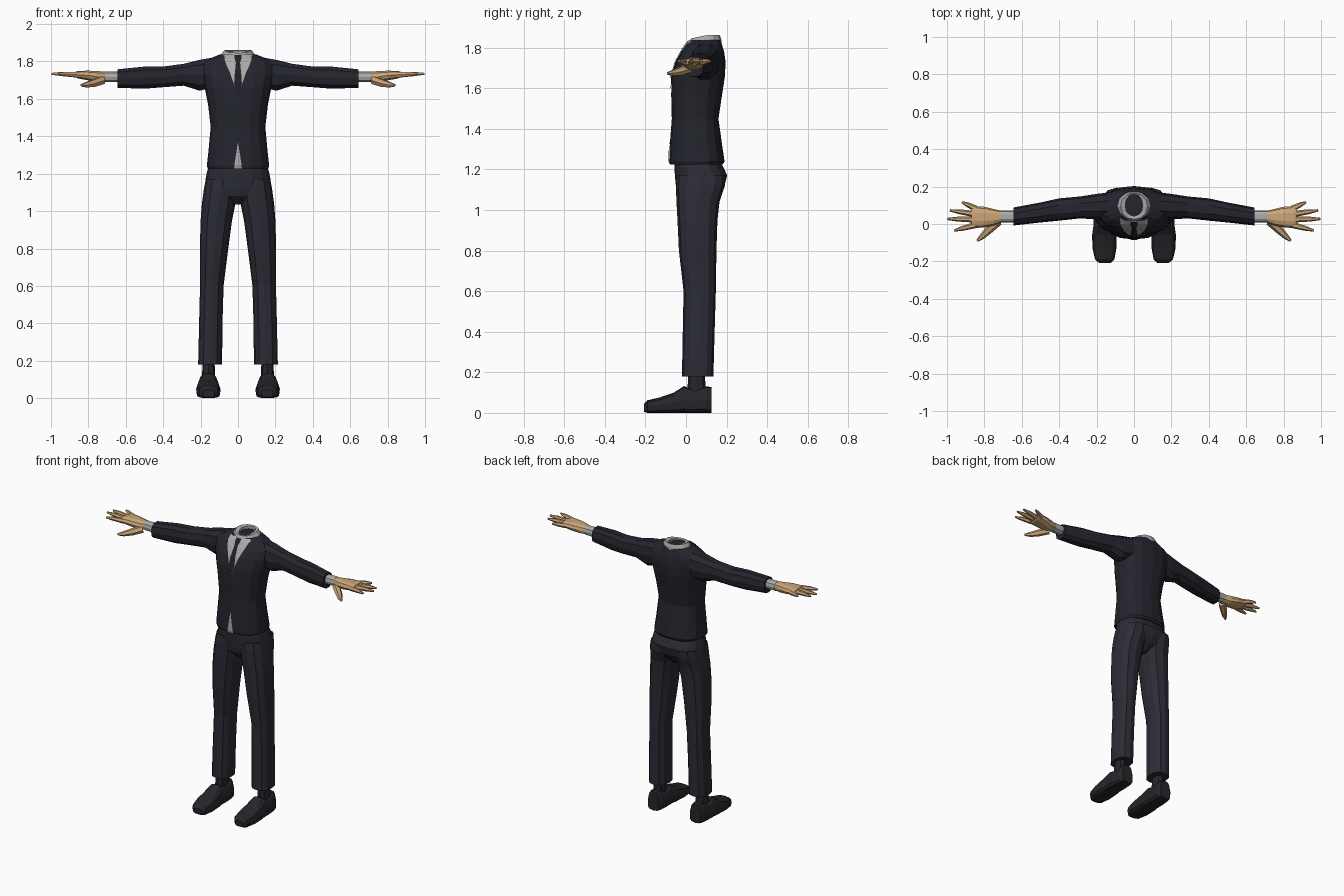
import bpy, math
from mathutils import Vector
from mathutils.bvhtree import BVHTree

if "Cube" in bpy.data.objects:
    bpy.data.objects.remove(bpy.data.objects["Cube"])


def colour(name, r, g, b):
    m = bpy.data.materials.new(name)
    m.diffuse_color = (r, g, b, 1)
    m.use_nodes = True
    m.node_tree.nodes["Principled BSDF"].inputs["Base Color"].default_value = m.diffuse_color
    return m


JACKET = colour("jacket_navy", 0.018, 0.019, 0.027)
TROUSER = colour("trouser_navy", 0.024, 0.025, 0.035)
TIE = colour("tie_black", 0.014, 0.014, 0.021)
SHOE = colour("shoe_black", 0.019, 0.019, 0.024)
SHIRT = colour("shirt_grey", 0.40, 0.40, 0.40)
SKIN = colour("skin_tan", 0.60, 0.38, 0.19)


def make(name, verts, faces, mat, mirror=False):
    me = bpy.data.meshes.new(name)
    me.from_pydata([tuple(v) for v in verts], [], faces)
    me.materials.append(mat)
    ob = bpy.data.objects.new(name, me)
    bpy.context.collection.objects.link(ob)
    if mirror:
        ob.modifiers.new("mirror", 'MIRROR').use_mirror_merge = False
    return ob


def skin_rings(name, rings, mat, mirror=False):
    """Join equal rings of points with quads and cap both ends."""
    n = len(rings[0])
    verts = [v for r in rings for v in r]
    faces = [(k * n + i, k * n + (i + 1) % n, (k + 1) * n + (i + 1) % n, (k + 1) * n + i)
             for k in range(len(rings) - 1) for i in range(n)]
    faces += [tuple(reversed(range(n))), tuple(range(len(verts) - n, len(verts)))]
    # turn the shell outward by its signed volume
    vol = 0
    for f in faces:
        for j in range(1, len(f) - 1):
            a, b, c = (Vector(verts[f[q]]) for q in (0, j, j + 1))
            vol += a.dot(b.cross(c))
    if vol < 0:
        faces = [tuple(reversed(f)) for f in faces]
    return make(name, verts, faces, mat, mirror)


def loft(name, axis, sections, mat, n=12, p=2.4, mirror=False, shape=None):
    """Sections are (position, a0, a1, b0, b1) bounds across the axis."""
    rings = []
    for pos, a0, a1, b0, b1 in sections:
        ring = []
        for i in range(n):
            t = 2 * math.pi * i / n
            c, s = math.cos(t), math.sin(t)
            a = (a0 + a1) / 2 + (a1 - a0) / 2 * math.copysign(abs(c) ** (2 / p), c)
            b = (b0 + b1) / 2 + (b1 - b0) / 2 * math.copysign(abs(s) ** (2 / p), s)
            v = Vector({'x': (pos, a, b), 'y': (a, pos, b), 'z': (a, b, pos)}[axis])
            ring.append(shape(v) if shape else v)
        rings.append(ring)
    return skin_rings(name, rings, mat, mirror)


def tube(name, pts, radii, mat, n=6, mirror=True):
    pts = [Vector(p) for p in pts]
    rings = []
    for k, p in enumerate(pts):
        d = (pts[min(k + 1, len(pts) - 1)] - pts[max(k - 1, 0)]).normalized()
        u = d.cross(Vector((0, 0, 1))).normalized()
        w = u.cross(d)
        rings.append([p + radii[k] * (math.cos(2 * math.pi * i / n) * u + math.sin(2 * math.pi * i / n) * w)
                      for i in range(n)])
    return skin_rings(name, rings, mat, mirror)


# jacket body
jacket = loft("jacket_body", 'z', [(z, -w, w, f, b) for z, w, f, b in [
    (1.225, .160, -.078, .182), (1.24, .167, -.083, .19), (1.32, .158, -.08, .178),
    (1.45, .146, -.07, .16), (1.57, .16, -.073, .178), (1.66, .178, -.07, .192),
    (1.73, .193, -.05, .195), (1.78, .195, -.022, .188), (1.812, .16, .0, .178),
    (1.838, .095, .025, .17)]], JACKET, n=16)

# sleeves and shirt cuffs
loft("sleeve", 'x', [
    (.13, .025, .17, 1.66, 1.825), (.205, .025, .16, 1.64, 1.812), (.29, .03, .147, 1.668, 1.79),
    (.40, .018, .137, 1.66, 1.775), (.50, .008, .115, 1.652, 1.775),
    (.645, -.008, .088, 1.657, 1.76)], JACKET, n=10, mirror=True)
loft("shirt_cuff", 'x', [(.63, .008, .072, 1.688, 1.748), (.71, .008, .072, 1.688, 1.748)],
     SHIRT, n=10, mirror=True)

# hands
loft("palm", 'x', [
    (.70, .012, .068, 1.693, 1.745), (.75, -.008, .08, 1.688, 1.75), (.80, -.018, .092, 1.698, 1.752),
    (.855, -.022, .096, 1.708, 1.75), (.87, -.015, .09, 1.715, 1.745)], SKIN, n=10, mirror=True)
FINGERS = {"little_finger": ((.845, .082), (.92, .117)), "ring_finger": ((.855, .054), (.985, .073)),
           "middle_finger": ((.86, .025), (.998, .027)), "index_finger": ((.85, -.006), (.962, -.035))}
for name, (a, b) in FINGERS.items():
    mid = [(a[i] * .4 + b[i] * .6) for i in range(2)]
    tube(name, [(*a, 1.728), (*mid, 1.733), (*b, 1.734)], [.017, .013, .006], SKIN)
tube("thumb", [(.725, .015, 1.70), (.775, -.03, 1.683), (.81, -.065, 1.675), (.838, -.09, 1.673)],
     [.024, .022, .016, .007], SKIN)


# shirt collar with a sunken neck opening
def dip(v):
    v.z -= .022 * max(0, (.10 - v.y) / .1)
    return v


loft("shirt_collar", 'z', [
    (1.80, -.10, .10, .005, .175), (1.84, -.09, .09, .01, .174), (1.862, -.072, .072, .025, .166),
    (1.856, -.047, .047, .04, .158), (1.80, -.045, .045, .042, .155)], SHIRT, p=2.1, shape=dip)
loft("neck_opening", 'z', [(1.82, -.05, .05, .035, .16), (1.826, -.05, .05, .035, .16)],
     TIE, p=2.1, shape=dip)

# thin plates laid over the jacket front
tree = BVHTree.FromPolygons([v.co for v in jacket.data.vertices],
                            [tuple(f.vertices) for f in jacket.data.polygons])


def plate(name, rows, lift, mat, mirror=False, cols=4):
    """Rows are (z, x0, x1) spans projected onto the jacket front."""
    verts = []
    for z, x0, x1 in rows:
        for i in range(cols + 1):
            x = x0 + (x1 - x0) * i / cols
            hit, nor, _, _ = tree.ray_cast(Vector((x, -1, z)), Vector((0, 1, 0)))
            if nor.y > 0:
                nor = -nor
            verts.append(hit + nor * lift)
    s = cols + 1
    faces = [(k * s + i, (k + 1) * s + i, (k + 1) * s + i + 1, k * s + i + 1)
             for k in range(len(rows) - 1) for i in range(cols)]
    return make(name, verts, faces, mat, mirror)


def vee(z):
    return .075 * (z - 1.62) / .205


ZS = [1.83, 1.812, 1.78, 1.755, 1.73, 1.695, 1.66, 1.622]
plate("shirt_front", [(z, -vee(z), vee(z)) for z in ZS], .003, SHIRT, cols=6)
plate("tie_blade", [(1.795, -.011, .011), (1.78, -.012, .012), (1.73, -.017, .017),
                    (1.68, -.02, .02), (1.66, -.0145, .0145), (1.622, -.001, .001)], .006, TIE)
plate("tie_knot", [(1.828, -.017, .017), (1.812, -.018, .018), (1.79, -.011, .011)], .008, TIE)
plate("collar_flap", [(1.832, .018, .075), (1.812, .022, .072), (1.78, .034, .062),
                      (1.752, .045, .05)], .007, SHIRT, True)
plate("lapel", [(1.81, .069, .095), (1.78, .059, .105), (1.76, .051, .082), (1.755, .049, .098),
                (1.73, .04, .092), (1.66, .015, .055), (1.60, .0, .012)], .004, JACKET, True)
plate("shirt_hem", [(1.36, -.001, .001), (1.31, -.009, .009), (1.245, -.019, .019),
                    (1.228, -.02, .02)], .004, SHIRT)

# trousers
loft("trouser_seat", 'z', [(z, -w, w, f, b) for z, w, f, b in [
    (1.035, .03, .0, .11), (1.08, .10, -.043, .165), (1.12, .165, -.05, .19),
    (1.17, .174, -.055, .203), (1.21, .166, -.057, .185), (1.235, .158, -.055, .168)]],
     TROUSER, n=16)
loft("trouser_leg", 'z', [
    (.18, .085, .213, -.02, .135), (.40, .083, .208, -.016, .141), (.60, .077, .203, -.012, .147),
    (.80, .052, .204, -.035, .15), (.95, .032, .20, -.042, .155), (1.04, .014, .193, -.047, .165),
    (1.12, .005, .182, -.05, .192), (1.17, .01, .172, -.045, .195)], TROUSER, mirror=True)

# socks
loft("sock", 'z', [(.08, .122, .195, .005, .1), (.20, .125, .188, .012, .092)],
     SHOE, n=8, mirror=True)


# shoes, narrowing upward from the sole
def narrow(v):
    v.x = .158 + (v.x - .158) * (1 - 4.2 * max(0, v.z - .055))
    return v


loft("shoe", 'y', [
    (-.208, .125, .187, .006, .045), (-.19, .105, .208, 0, .062), (-.13, .094, .222, 0, .076),
    (-.06, .094, .224, 0, .10), (-.01, .10, .22, 0, .132), (.04, .10, .218, 0, .112),
    (.10, .104, .212, 0, .13), (.125, .115, .2, 0, .128)],
     SHOE, n=12, p=4, mirror=True, shape=narrow)
